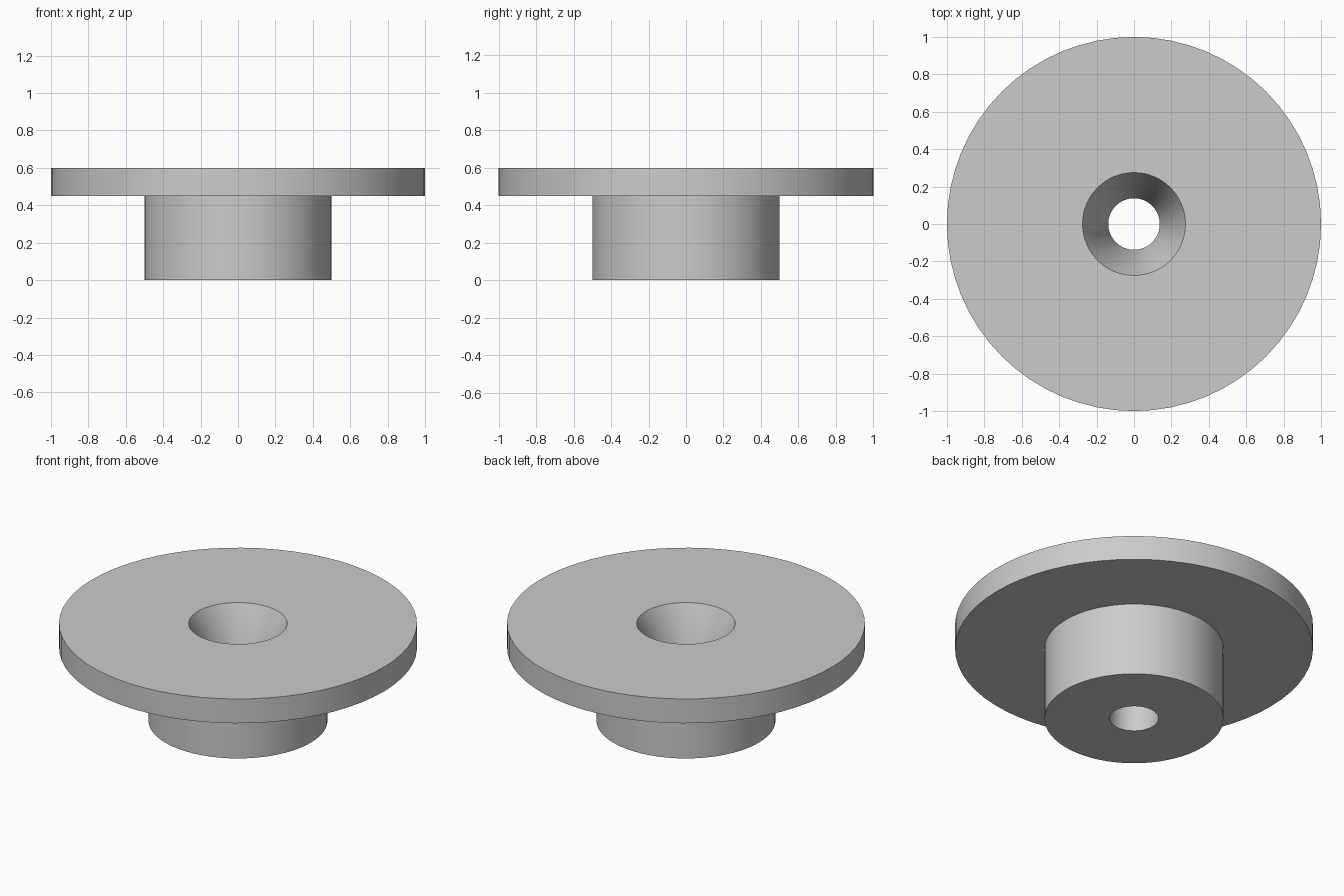
import bpy, bmesh, math

cube = bpy.data.objects.get("Cube")
if cube:
    bpy.data.objects.remove(cube, do_unlink=True)

SEGMENTS = 64

# Plain grey material
grey = bpy.data.materials.new("plain_grey")
grey.use_nodes = True
colour = (0.6, 0.6, 0.6, 1)
grey.diffuse_color = colour
grey.node_tree.nodes["Principled BSDF"].inputs["Base Color"].default_value = colour


def lathe(name, profile):
    """Spin a closed (radius, height) profile around z."""
    bm = bmesh.new()
    rings = []
    for r, z in profile:
        rings.append([bm.verts.new((r * math.cos(a), r * math.sin(a), z))
                      for a in (math.tau * i / SEGMENTS for i in range(SEGMENTS))])
    for lower, upper in zip(rings, rings[1:] + rings[:1]):
        for i in range(SEGMENTS):
            j = (i + 1) % SEGMENTS
            bm.faces.new((lower[i], lower[j], upper[j], upper[i]))
    bmesh.ops.recalc_face_normals(bm, faces=bm.faces)
    mesh = bpy.data.meshes.new(name)
    bm.to_mesh(mesh)
    bm.free()
    mesh.materials.append(grey)
    obj = bpy.data.objects.new(name, mesh)
    bpy.context.collection.objects.link(obj)
    bpy.ops.object.select_all(action='DESELECT')
    obj.select_set(True)
    bpy.context.view_layer.objects.active = obj
    bpy.ops.object.shade_smooth_by_angle(angle=math.radians(35))
    return obj


# Hub, wide flange and tapered through-hole in one turned part
lathe("flanged_bushing", [
    (0.1375, 0), (0.5, 0), (0.5, 0.45), (1, 0.45),
    (1, 0.6), (0.275, 0.6), (0.1375, 0.3),
])
